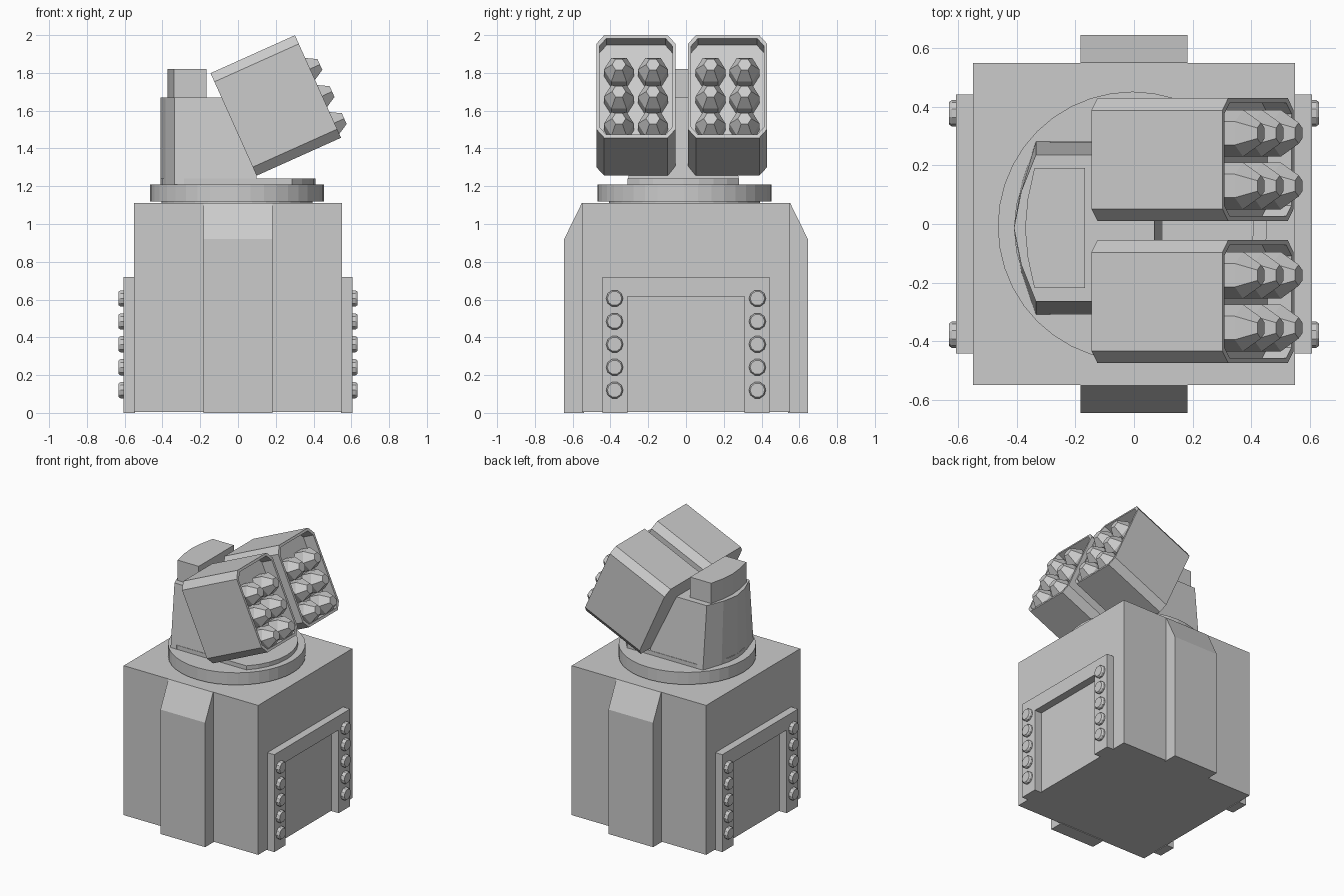
import bpy, bmesh, math
from mathutils import Matrix, Vector

if "Cube" in bpy.data.objects:
    bpy.data.objects.remove(bpy.data.objects["Cube"])

grey = bpy.data.materials.new("plain grey")
grey.diffuse_color = (0.6, 0.6, 0.6, 1)
grey.use_nodes = True
grey.node_tree.nodes["Principled BSDF"].inputs["Base Color"].default_value = grey.diffuse_color


def loft(name, rings, matrix=Matrix()):
    """Skin a list of equal-length point rings and cap both ends."""
    bm = bmesh.new()
    loops = [[bm.verts.new(matrix @ Vector(p)) for p in r] for r in rings]
    n = len(loops[0])
    for a, b in zip(loops, loops[1:]):
        for i in range(n):
            j = (i + 1) % n
            bm.faces.new((a[i], a[j], b[j], b[i]))
    bm.faces.new(loops[0][::-1])
    bm.faces.new(loops[-1])
    bmesh.ops.recalc_face_normals(bm, faces=bm.faces)
    me = bpy.data.meshes.new(name)
    bm.to_mesh(me)
    bm.free()
    me.materials.append(grey)
    ob = bpy.data.objects.new(name, me)
    bpy.context.collection.objects.link(ob)
    return ob


def along_z(pts, z):
    return [(x, y, z) for x, y in pts]


def along_x(pts, x):
    return [(x, y, z) for y, z in pts]


def along_y(pts, y):
    return [(x, y, z) for x, z in pts]


def circle(r, n, cx=0, cy=0, turn=0):
    return [(cx + r * math.cos(turn + math.tau * i / n),
             cy + r * math.sin(turn + math.tau * i / n)) for i in range(n)]


# Square base
h = 0.55
square = [(-h, -h), (h, -h), (h, h), (-h, h)]
loft("base_block", [along_z(square, 0.005), along_z(square, 1.11)])

# Buttresses with sloped tops, front and back
for s, side in ((-1, "front"), (1, "back")):
    prof = [(s * 0.54, 0), (s * 0.645, 0), (s * 0.645, 0.92), (s * 0.552, 1.11), (s * 0.54, 1.11)]
    loft(side + "_buttress", [along_x(prof, -0.183), along_x(prof, 0.183)])

# Riveted door frames, left and right
frame = [(-0.443, 0), (-0.443, 0.72), (0.443, 0.72), (0.443, 0),
         (0.31, 0), (0.31, 0.615), (-0.31, 0.615), (-0.31, 0)]
for s, side in ((-1, "left"), (1, "right")):
    loft(side + "_door_frame", [along_x(frame, s * 0.545), along_x(frame, s * 0.607)])
    for y in (-0.378, 0.378):
        for i in range(5):
            z = 0.12 + i * 0.1215
            loft(side + "_rivet", [along_x(circle(0.045, 10, y, z), s * 0.6),
                                   along_x(circle(0.045, 10, y, z), s * 0.622),
                                   along_x(circle(0.038, 10, y, z), s * 0.632)])

# Turntable
oy = -0.008
loft("turntable_neck", [along_z(circle(0.40, 32, -0.005, oy), z) for z in (1.10, 1.13)])
loft("turntable", [along_z(circle(0.46, 40, -0.005, oy), z) for z in (1.12, 1.21)])

# Turret plate: a disc clipped flat on two sides
ty = -0.014
R = 0.41
a = math.asin(0.295 / R)
arc = [-a + 2 * a * i / 8 for i in range(9)]
plate = [(R * math.cos(t), ty + R * math.sin(t)) for t in arc]
plate += [(-R * math.cos(t), ty - R * math.sin(t)) for t in arc]
loft("turret_plate", [along_z(plate, 1.20), along_z(plate, 1.24)])


# Tapered tower with a faceted back
def tower(w, front):
    back = [(-0.335, w), (-0.385, w * 0.5), (-0.41, 0.0), (-0.385, -w * 0.5), (-0.335, -w)]
    return [(x, y + ty) for x, y in back + [(front, -w), (front, w)]]


loft("tower", [along_z(tower(0.295, 0.10), 1.21), along_z(tower(0.25, 0.07), 1.67)])

# Sight block on the tower
sight = [(-0.34, 0.205), (-0.363, 0.1), (-0.372, 0), (-0.363, -0.1),
         (-0.34, -0.205), (-0.168, -0.205), (-0.168, 0.205)]
sight = [(x, y + ty) for x, y in sight]
loft("sight_block", [along_z(sight, 1.66), along_z(sight, 1.82)])


# Tilted launcher boxes with a recessed face and six blunt missiles each
def octagon(w, t, cy, cz):
    pts = [(w - cy, t), (w, t - cz), (w, -t + cz), (w - cy, -t)]
    return pts + [(-y, -z) for y, z in pts]


for yc, side in ((-0.265, "front"), (0.22, "back")):
    m = Matrix.Translation((0.20, yc, 1.6275)) @ Matrix.Rotation(-math.radians(24.2), 4, 'Y')
    outer = octagon(0.21, 0.2975, 0.042, 0.05)
    inner = octagon(0.193, 0.28, 0.037, 0.045)
    loft(side + "_launcher", [along_x(outer, -0.245), along_x(outer, 0.245),
                              along_x(inner, 0.245), along_x(inner, 0.155)], m)
    for dy in (-0.09, 0.09):
        for k in (-1, 0, 1):
            v = -0.055 + k * 0.157
            loft(side + "_missile",
                 [along_x(circle(r, 6, dy, v), u)
                  for u, r in ((0.15, 0.08), (0.235, 0.08), (0.302, 0.036))], m)
